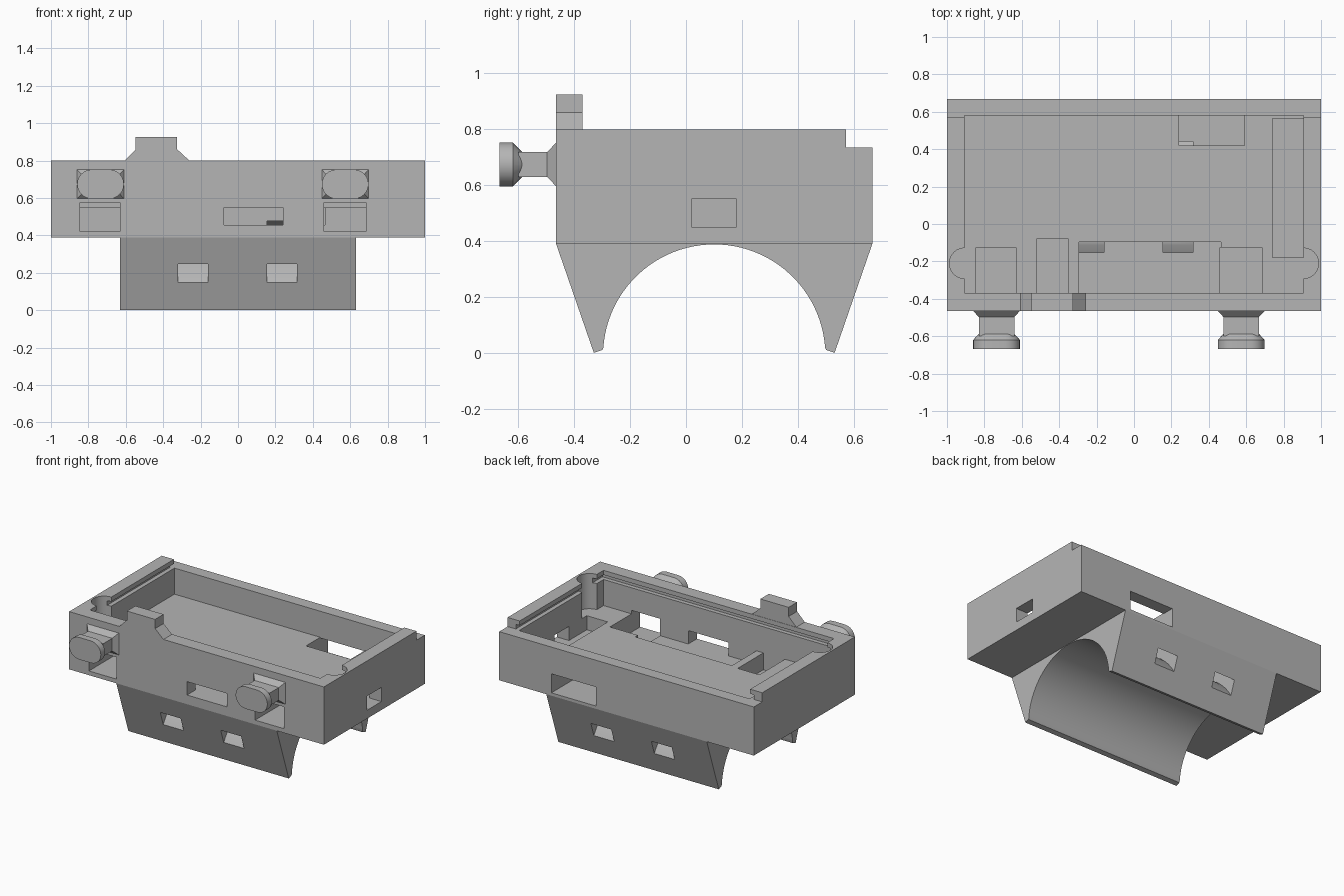
import bpy, bmesh, math
from mathutils import Vector

if "Cube" in bpy.data.objects:
    bpy.data.objects.remove(bpy.data.objects["Cube"], do_unlink=True)

grey = bpy.data.materials.new("light grey plastic")
grey.use_nodes = True
COLOUR = (0.46, 0.46, 0.46, 1)
grey.diffuse_color = COLOUR
grey.node_tree.nodes["Principled BSDF"].inputs["Base Color"].default_value = COLOUR


def loft(name, rings):
    """Closed solid through rings that share one point count."""
    bm = bmesh.new()
    loops = [[bm.verts.new(p) for p in ring] for ring in rings]
    n = len(loops[0])
    for a, b in zip(loops, loops[1:]):
        for i in range(n):
            j = (i + 1) % n
            bm.faces.new((a[i], a[j], b[j], b[i]))
    bm.faces.new(loops[0])
    bm.faces.new(loops[-1])
    bmesh.ops.recalc_face_normals(bm, faces=bm.faces)
    mesh = bpy.data.meshes.new(name)
    bm.to_mesh(mesh)
    bm.free()
    mesh.materials.append(grey)
    obj = bpy.data.objects.new(name, mesh)
    bpy.context.collection.objects.link(obj)
    return obj


def box(name, x0, x1, y0, y1, z0, z1):
    return loft(name, [[(x0, y0, z), (x1, y0, z), (x1, y1, z), (x0, y1, z)] for z in (z0, z1)])


def along_x(name, profile, x0, x1):
    return loft(name, [[(x, y, z) for y, z in profile] for x in (x0, x1)])


def arc(cy, cz, r, start, end, steps):
    angles = [math.radians(start + (end - start) * i / steps) for i in range(steps + 1)]
    return [(cy + r * math.cos(a), cz + r * math.sin(a)) for a in angles]


def activate(obj):
    bpy.ops.object.select_all(action='DESELECT')
    obj.select_set(True)
    bpy.context.view_layer.objects.active = obj


def cut(obj, cutter):
    cutter.hide_render = True
    mod = obj.modifiers.new("cut", 'BOOLEAN')
    mod.operation = 'DIFFERENCE'
    mod.solver = 'EXACT'
    mod.object = cutter
    activate(obj)
    bpy.ops.object.modifier_apply(modifier=mod.name)
    bpy.data.objects.remove(cutter, do_unlink=True)


def smooth(obj):
    activate(obj)
    bpy.ops.object.shade_smooth_by_angle(angle=math.radians(25))


# Case: side profile with a lowered back edge
FRONT, BACK, TOP = -0.465, 0.667, 0.80
case = along_x("case", [(FRONT, 0.39), (BACK, 0.39), (BACK, 0.735), (0.573, 0.735),
                        (0.573, TOP), (FRONT, TOP)], -1, 1)

# Main cavity, lid groove and round corner notches
cut(case, box("cavity", -0.905, 0.905, -0.368, 0.58, 0.55, 0.95))
cut(case, box("lid_groove", -0.935, 0.935, -0.398, 0.70, 0.735, 0.768))
for side in (-1, 1):
    pts = arc(side * 0.905, -0.21, 0.082, 0, 345, 23)
    cut(case, loft("notch", [[(x, y, z) for x, y in pts] for z in (0.55, 0.95)]))

# Pockets in the floor and windows through the walls
POCKETS = [
    (-0.845, -0.63, -0.55, -0.125, 0.42, 0.575),
    (0.46, 0.685, -0.55, -0.125, 0.42, 0.575),
    (-0.52, -0.35, -0.368, -0.08, 0.43, 0.60),
    (-0.295, 0.465, -0.368, -0.095, 0.455, 0.60),
    (-0.075, 0.24, -0.55, -0.30, 0.455, 0.55),
    (0.74, 0.905, -0.18, 0.565, 0.45, 0.60),
    (0.85, 1.10, 0.02, 0.18, 0.45, 0.55),
    (0.24, 0.59, 0.42, 0.58, 0.41, 0.60),
    (0.24, 0.59, 0.50, 0.75, 0.41, 0.545),
]
for p in POCKETS:
    cut(case, box("pocket", *p))

# Cradle with a half-round underside
profile = [(FRONT, 0.39), (-0.33, 0.0), (-0.30, 0.01)]
profile += arc(0.101, -0.01, 0.398, 176, 4, 48)
profile += [(0.502, 0.01), (0.532, 0.0), (BACK, 0.39)]
cradle = along_x("cradle", profile, -0.63, 0.63)

# Curved strap tunnels through cradle and case floor
for x0, x1 in ((-0.32, -0.16), (0.155, 0.315)):
    for part in (case, cradle):
        ring = arc(0.101, -0.138, 0.645, 165, 15, 40) + arc(0.101, -0.138, 0.561, 15, 165, 40)
        cut(part, along_x("tunnel", ring, x0, x1))
smooth(case)
smooth(cradle)

# Tab on the front rim
tab = [(-0.607, TOP), (-0.26, TOP), (-0.325, 0.86), (-0.325, 0.925), (-0.547, 0.925), (-0.547, 0.86)]
loft("front_tab", [[(x, y, z) for x, z in tab] for y in (FRONT, -0.37)])


def rect(cx, cz, w, h, y):
    return [(cx + sx * w / 2, y, cz + sz * h / 2) for sx, sz in ((-1, -1), (1, -1), (1, 1), (-1, 1))]


def stadium(cx, cz, w, h, y):
    r = h / 2
    d = w / 2 - r
    right = arc(cx + d, cz, r, -90, 90, 12)
    left = arc(cx - d, cz, r, 90, 270, 12)
    return [(x, y, z) for x, z in right + left]


# Button pegs: flared foot, neck and rounded head
for label, x in (("right", -0.735), ("left", 0.573)):
    z = 0.674
    loft(label + "_peg_neck", [rect(x, z, 0.25, 0.155, FRONT), rect(x, z, 0.19, 0.09, -0.497),
                               rect(x, z, 0.19, 0.09, -0.60)])
    head = loft(label + "_peg_head", [stadium(x, z, 0.19, 0.09, -0.587),
                                      stadium(x, z, 0.25, 0.157, -0.62),
                                      stadium(x, z, 0.25, 0.157, -0.667)])
    smooth(head)
